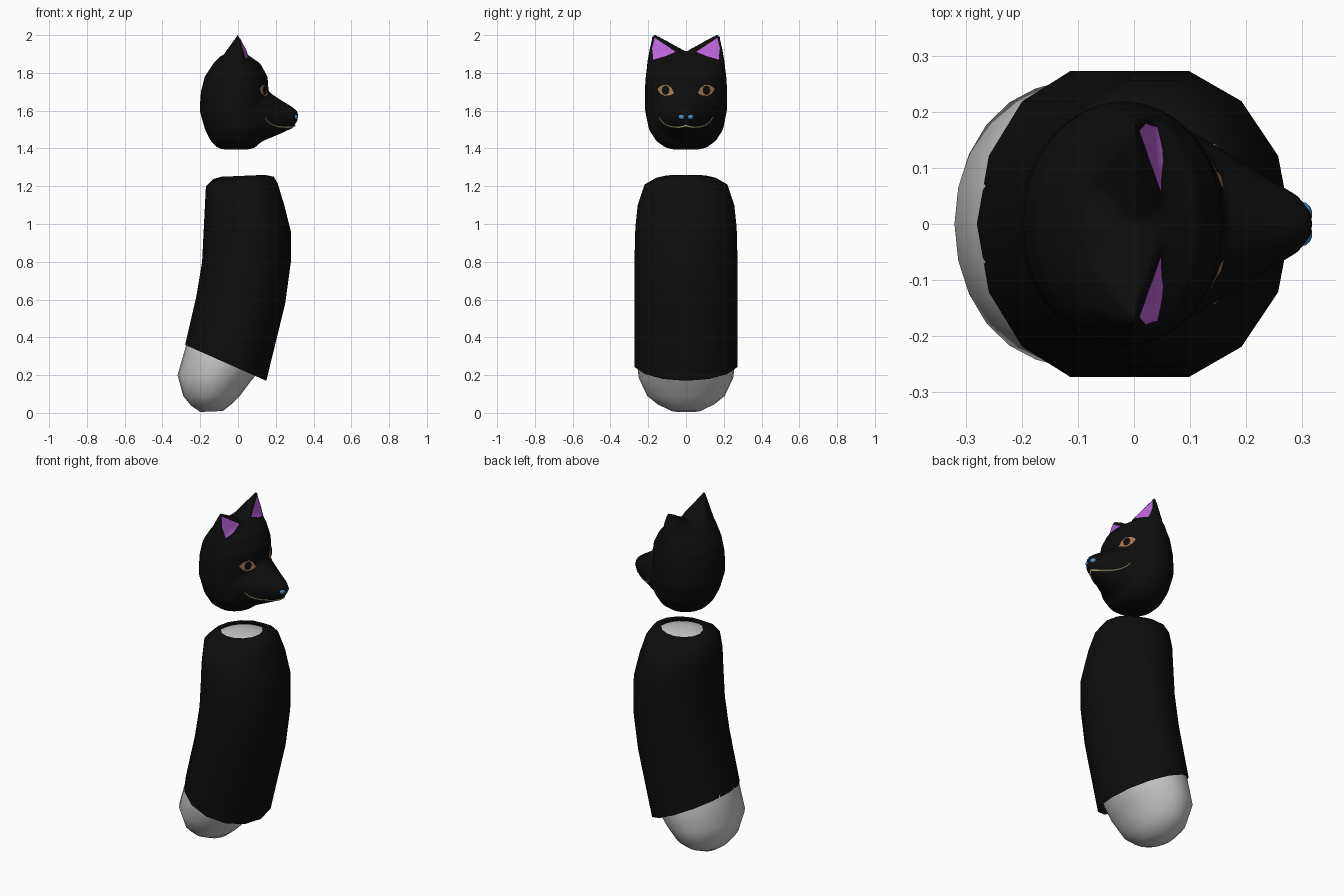
import bpy, bmesh
from math import sin, cos, pi
from mathutils import Vector
from mathutils.bvhtree import BVHTree

if "Cube" in bpy.data.objects:
    bpy.data.objects.remove(bpy.data.objects["Cube"])


def material(name, rgb):
    m = bpy.data.materials.new(name)
    m.diffuse_color = (*rgb, 1)
    m.use_nodes = True
    m.node_tree.nodes["Principled BSDF"].inputs["Base Color"].default_value = m.diffuse_color
    return m


BLACK = material("black", (0.004, 0.004, 0.004))
PURPLE = material("purple", (0.5, 0.13, 0.7))
BROWN = material("brown", (0.38, 0.19, 0.08))
BLUE = material("blue", (0.07, 0.28, 0.6))
CREAM = material("cream", (0.6, 0.55, 0.25))


def loft(bm, sections, n=14, caps=True):
    """Skin ellipses given as (x1, z1, x2, z2, half width in y)."""
    rings = []
    for x1, z1, x2, z2, w in sections:
        c = Vector(((x1 + x2) / 2, 0, (z1 + z2) / 2))
        u = Vector(((x2 - x1) / 2, 0, (z2 - z1) / 2))
        rings.append([bm.verts.new(c + u * cos(2 * pi * i / n) + Vector((0, w * sin(2 * pi * i / n), 0)))
                      for i in range(n)])
    for a, b in zip(rings, rings[1:]):
        for i in range(n):
            j = (i + 1) % n
            bm.faces.new((a[i], a[j], b[j], b[i]))
    if caps:
        bm.faces.new(rings[0])
        bm.faces.new(rings[-1])


def finish(name, bm, mat=None):
    bmesh.ops.recalc_face_normals(bm, faces=bm.faces)
    me = bpy.data.meshes.new(name)
    bm.to_mesh(me)
    bm.free()
    me.shade_smooth()
    ob = bpy.data.objects.new(name, me)
    bpy.context.collection.objects.link(ob)
    if mat:
        me.materials.append(mat)
    return ob


# grey inner body
bm = bmesh.new()
loft(bm, [(-0.20, 0.005, -0.08, 0.01, 0.07), (-0.25, 0.04, -0.03, 0.05, 0.15),
          (-0.29, 0.09, 0.01, 0.09, 0.205), (-0.32, 0.20, 0.07, 0.17, 0.25),
          (-0.28, 0.34, 0.12, 0.23, 0.262), (-0.205, 0.62, 0.235, 0.58, 0.262),
          (-0.175, 0.80, 0.265, 0.80, 0.262), (-0.165, 1.00, 0.26, 0.96, 0.255),
          (-0.16, 1.10, 0.23, 1.10, 0.243), (-0.15, 1.19, 0.19, 1.20, 0.205),
          (-0.11, 1.225, 0.16, 1.235, 0.14), (-0.04, 1.245, 0.09, 1.25, 0.06)], 24)
finish("inner_body", bm)

# black sleeve, open at hem and neck
bm = bmesh.new()
loft(bm, [(-0.28, 0.36, 0.15, 0.17, 0.28), (-0.22, 0.62, 0.25, 0.58, 0.28),
          (-0.19, 0.80, 0.28, 0.80, 0.28), (-0.18, 1.00, 0.28, 0.96, 0.275),
          (-0.175, 1.10, 0.245, 1.10, 0.262), (-0.17, 1.20, 0.21, 1.215, 0.225),
          (-0.13, 1.238, 0.19, 1.25, 0.16), (-0.09, 1.25, 0.14, 1.26, 0.11)], caps=False)
finish("sleeve", bm, BLACK)

# head: skull, muzzle and ears fused into one smooth skin
bm = bmesh.new()
skull = [(1.395, -0.08, 0.06, 0.07), (1.405, -0.11, 0.09, 0.11), (1.44, -0.145, 0.13, 0.158),
         (1.50, -0.175, 0.16, 0.197), (1.60, -0.203, 0.16, 0.217), (1.70, -0.197, 0.162, 0.219),
         (1.78, -0.177, 0.157, 0.214), (1.85, -0.13, 0.118, 0.205), (1.89, -0.09, 0.06, 0.17),
         (1.907, -0.05, 0.03, 0.10)]
loft(bm, [(a, z, b, z, w) for z, a, b, w in skull], 32)
muzzle = [(0.0, 1.41, 1.78, 0.19), (0.10, 1.425, 1.74, 0.168), (0.17, 1.455, 1.695, 0.125),
          (0.23, 1.48, 1.655, 0.088), (0.29, 1.508, 1.618, 0.052), (0.317, 1.55, 1.595, 0.022)]
loft(bm, [(x, a, x, b, w) for x, a, b, w in muzzle], 24)
for s in (-1, 1):
    pts = [(0.0, 0.165, 2.006), (0.0, 0.182, 1.99), (0.048, 0.04, 1.91), (0.034, 0.195, 1.86),
           (0.0, -0.01, 1.91), (-0.1, 0.05, 1.865), (-0.1, 0.15, 1.83), (0.06, 0.0, 1.87),
           (-0.02, 0.208, 1.85), (0, 0.1, 1.75)]
    bmesh.ops.convex_hull(bm, input=[bm.verts.new((x, s * y, z)) for x, y, z in pts])
head = finish("head", bm, BLACK)
rem = head.modifiers.new("fuse", 'REMESH')
rem.mode = 'VOXEL'
rem.voxel_size = 0.01
rem.use_smooth_shade = True
sm = head.modifiers.new("soften", 'SMOOTH')
sm.factor, sm.iterations = 0.5, 3
dg = bpy.context.evaluated_depsgraph_get()
skin = BVHTree.FromObject(head, dg)


def on_face(y, z, lift):
    """Point on the front of the head at (y, z), lifted off the skin."""
    hit, nor, *_ = skin.ray_cast(Vector((1, y, z)), Vector((-1, 0, 0)))
    if hit is None:
        hit, nor, *_ = skin.find_nearest(Vector((0.02, y, z)))
    return hit + nor * lift


def patch(name, outline, mat, lift, rings=4):
    """Decal that follows the skin, from a (y, z) outline."""
    cy = sum(p[0] for p in outline) / len(outline)
    cz = sum(p[1] for p in outline) / len(outline)
    edge = []
    for (y1, z1), (y2, z2) in zip(outline, outline[1:] + outline[:1]):
        edge += [(y1 + (y2 - y1) * k / 3, z1 + (z2 - z1) * k / 3) for k in range(3)]
    bm = bmesh.new()
    loops = [[bm.verts.new(on_face(cy + (y - cy) * r / rings, cz + (z - cz) * r / rings, lift))
              for y, z in edge] for r in range(1, rings + 1)]
    mid = bm.verts.new(on_face(cy, cz, lift))
    n = len(edge)
    for i in range(n):
        j = (i + 1) % n
        bm.faces.new((mid, loops[0][i], loops[0][j]))
        for a, b in zip(loops, loops[1:]):
            bm.faces.new((a[i], b[i], b[j], a[j]))
    finish(name, bm, mat)


# ear linings, eyes and pupils on both sides
for s, side in ((-1, "right"), (1, "left")):
    ear = [(0.165, 1.985), (0.11, 1.948), (0.055, 1.91), (0.11, 1.885), (0.172, 1.868), (0.178, 1.93)]
    patch("ear_lining_" + side, [(s * y, z) for y, z in ear], PURPLE, 0.004)
    eye = [(0.062, 1.69), (0.075, 1.72), (0.10, 1.738), (0.13, 1.733), (0.15, 1.715),
           (0.135, 1.69), (0.11, 1.678), (0.085, 1.68)]
    patch("eye_" + side, [(s * y, z) for y, z in eye], BROWN, 0.003)
    pupil = [(0.106 + 0.02 * cos(k * pi / 4), 1.708 + 0.026 * sin(k * pi / 4)) for k in range(8)]
    patch("pupil_" + side, [(s * y, z) for y, z in pupil], BLACK, 0.005)

# mouth line wrapped round the muzzle
half = [(0.14, 1.562), (0.125, 1.54), (0.105, 1.525), (0.08, 1.515), (0.05, 1.512), (0.025, 1.514)]
path = [(-y, z) for y, z in half] + [(0, 1.522)] + half[::-1]
cu = bpy.data.curves.new("mouth", 'CURVE')
cu.dimensions = '3D'
cu.bevel_depth = 0.006
cu.bevel_resolution = 2
cu.use_fill_caps = True
sp = cu.splines.new('POLY')
sp.points.add(len(path) - 1)
for p, (y, z) in zip(sp.points, path):
    p.co = (*on_face(y, z, 0.0), 1)
    p.radius = 0.5 + 0.5 * (1 - abs(y) / 0.14)
cu.materials.append(CREAM)
bpy.context.collection.objects.link(bpy.data.objects.new("mouth", cu))

# two-lobed nose
bm = bmesh.new()
for s in (-1, 1):
    g = bmesh.ops.create_uvsphere(bm, u_segments=14, v_segments=8, radius=1)
    for v in g["verts"]:
        v.co = Vector((0.297 + 0.021 * v.co.x, s * 0.018 + 0.022 * v.co.y, 1.567 + 0.017 * v.co.z))
finish("nose", bm, BLUE)
